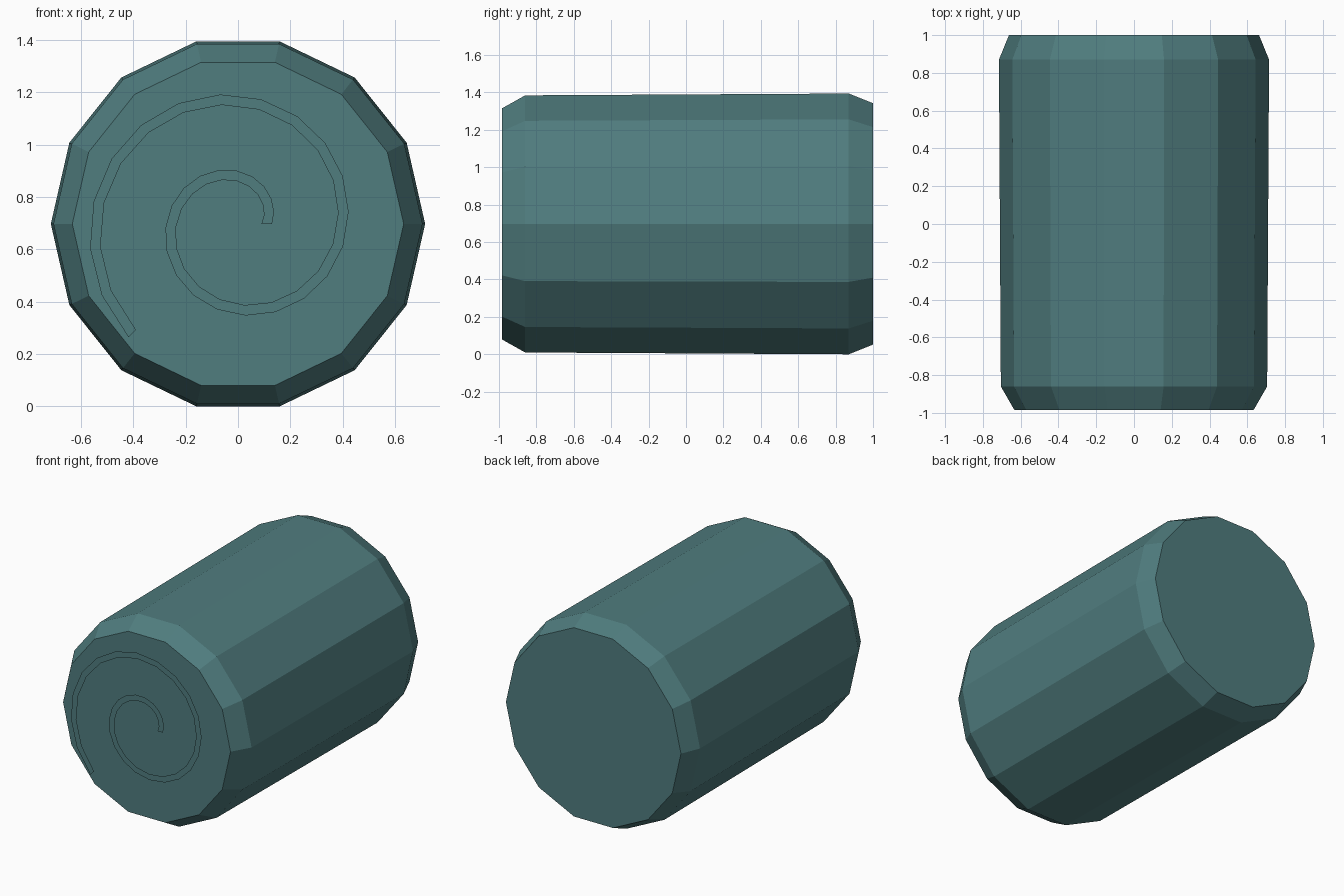
import bpy, bmesh
from math import cos, sin, pi, radians

cube = bpy.data.objects.get("Cube")
if cube:
    bpy.data.objects.remove(cube, do_unlink=True)

SIDES = 14
AXIS_Z = 0.697

teal = bpy.data.materials.new("dull teal")
teal.use_nodes = True
colour = (0.08, 0.205, 0.212, 1)
teal.diffuse_color = colour
teal.node_tree.nodes["Principled BSDF"].inputs["Base Color"].default_value = colour


def polar(radius, angle, y):
    """Point around the lengthwise axis."""
    return (radius * cos(angle), y, AXIS_Z + radius * sin(angle))


def add_object(name, bm):
    mesh = bpy.data.meshes.new(name)
    bm.to_mesh(mesh)
    bm.free()
    mesh.materials.append(teal)
    obj = bpy.data.objects.new(name, mesh)
    bpy.context.collection.objects.link(obj)
    return obj


# Barrel: slightly tapered prism with chamfered ends, as (y, radius) rings
profile = [(-0.985, 0.633), (-0.86, 0.705), (0.87, 0.715), (1.0, 0.662)]
bm = bmesh.new()
rings = [[bm.verts.new(polar(r, 2 * pi * i / SIDES, y)) for i in range(SIDES)]
         for y, r in profile]
for a, b in zip(rings, rings[1:]):
    for i in range(SIDES):
        j = (i + 1) % SIDES
        bm.faces.new((a[i], a[j], b[j], b[i]))
bm.faces.new(rings[0])
bm.faces.new(rings[-1])
bmesh.ops.recalc_face_normals(bm, faces=bm.faces)
add_object("log_body", bm)

# Spiral: flat ribbon just in front of the front cap
STEPS = 32
TURN = radians(586)
bm = bmesh.new()
pairs = []
for k in range(STEPS + 1):
    angle = TURN * k / STEPS
    inner = 0.09 + 0.29 * angle / (2 * pi)
    pairs.append([bm.verts.new(polar(r, angle, -0.997)) for r in (inner, inner + 0.04)])
for (a, b), (c, d) in zip(pairs, pairs[1:]):
    bm.faces.new((a, b, d, c))
add_object("end_spiral", bm)
